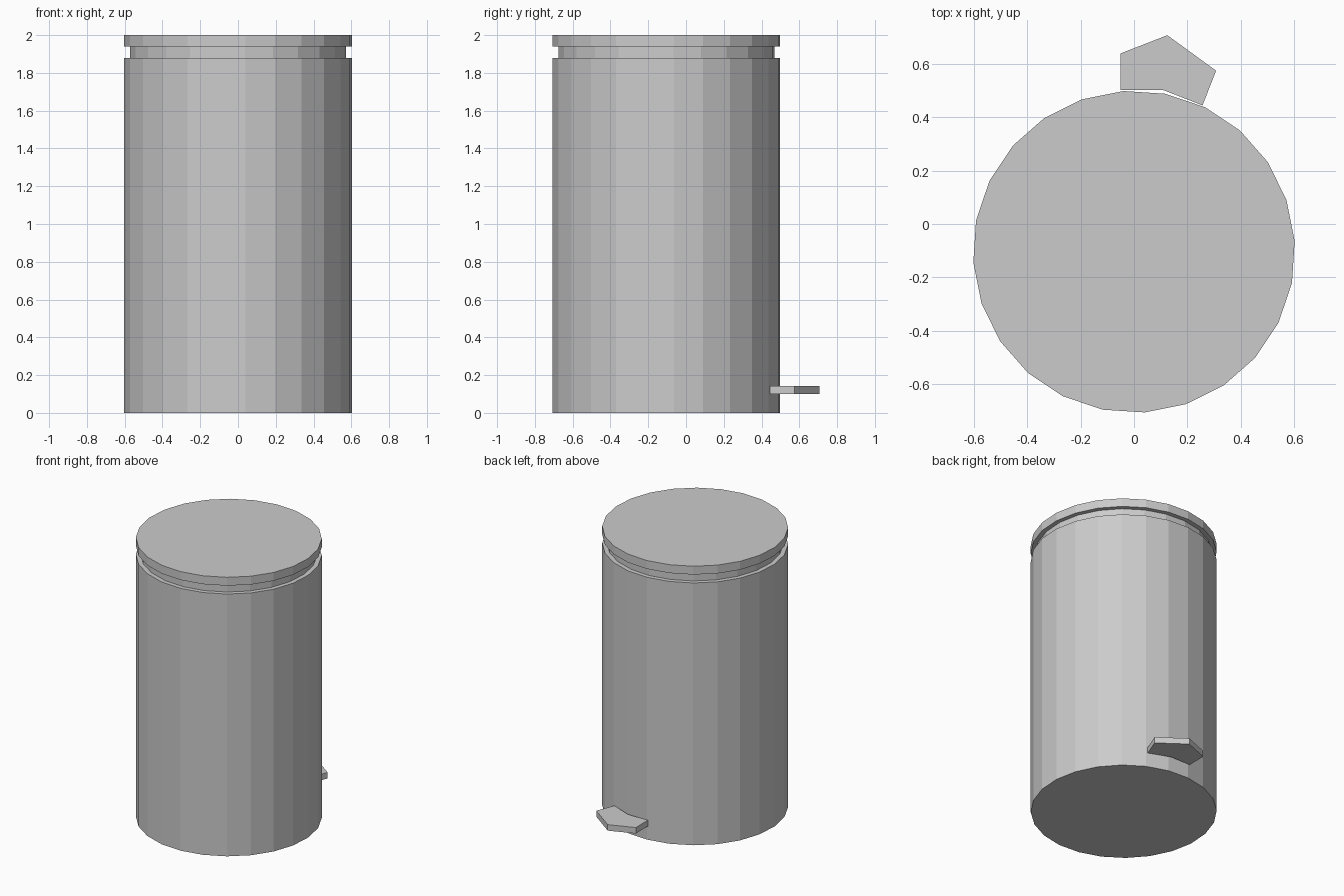
import bpy, bmesh
from math import cos, sin, radians, tau

if "Cube" in bpy.data.objects:
    bpy.data.objects.remove(bpy.data.objects["Cube"], do_unlink=True)

GREY = (0.6, 0.6, 0.6, 1)
metal = bpy.data.materials.new("plain grey")
metal.use_nodes = True
metal.diffuse_color = GREY
metal.node_tree.nodes["Principled BSDF"].inputs["Base Color"].default_value = GREY

SIDES = 24
TURN = radians(3.8)
CENTRE_Y = -0.104


def ring(radius):
    """Outline of the slightly turned drum."""
    angles = [TURN + tau * i / SIDES for i in range(SIDES)]
    return [(radius * cos(a), CENTRE_Y + radius * sin(a)) for a in angles]


def prism(name, outline, bottom, top):
    """Extrude a flat outline into a closed, flat-faced solid."""
    bm = bmesh.new()
    face = bm.faces.new([bm.verts.new((x, y, bottom)) for x, y in outline])
    raised = bmesh.ops.extrude_face_region(bm, geom=[face], use_keep_orig=True)
    moved = [v for v in raised["geom"] if isinstance(v, bmesh.types.BMVert)]
    bmesh.ops.translate(bm, verts=moved, vec=(0, 0, top - bottom))
    bmesh.ops.recalc_face_normals(bm, faces=bm.faces)
    mesh = bpy.data.meshes.new(name)
    bm.to_mesh(mesh)
    bm.free()
    mesh.materials.append(metal)
    obj = bpy.data.objects.new(name, mesh)
    bpy.context.collection.objects.link(obj)
    return obj


# Drum, recessed neck and lid
prism("bin_body", ring(0.604), 0, 1.88)
prism("bin_neck", ring(0.573), 1.88, 1.94)
prism("bin_lid", ring(0.604), 1.94, 2.0)

# Foot pedal, its inner edge following the drum
pedal = [(-0.05, 0.503), (0.108, 0.503), (0.257, 0.445),
         (0.308, 0.575), (0.125, 0.708), (-0.05, 0.64)]
prism("foot_pedal", pedal, 0.1, 0.143)
